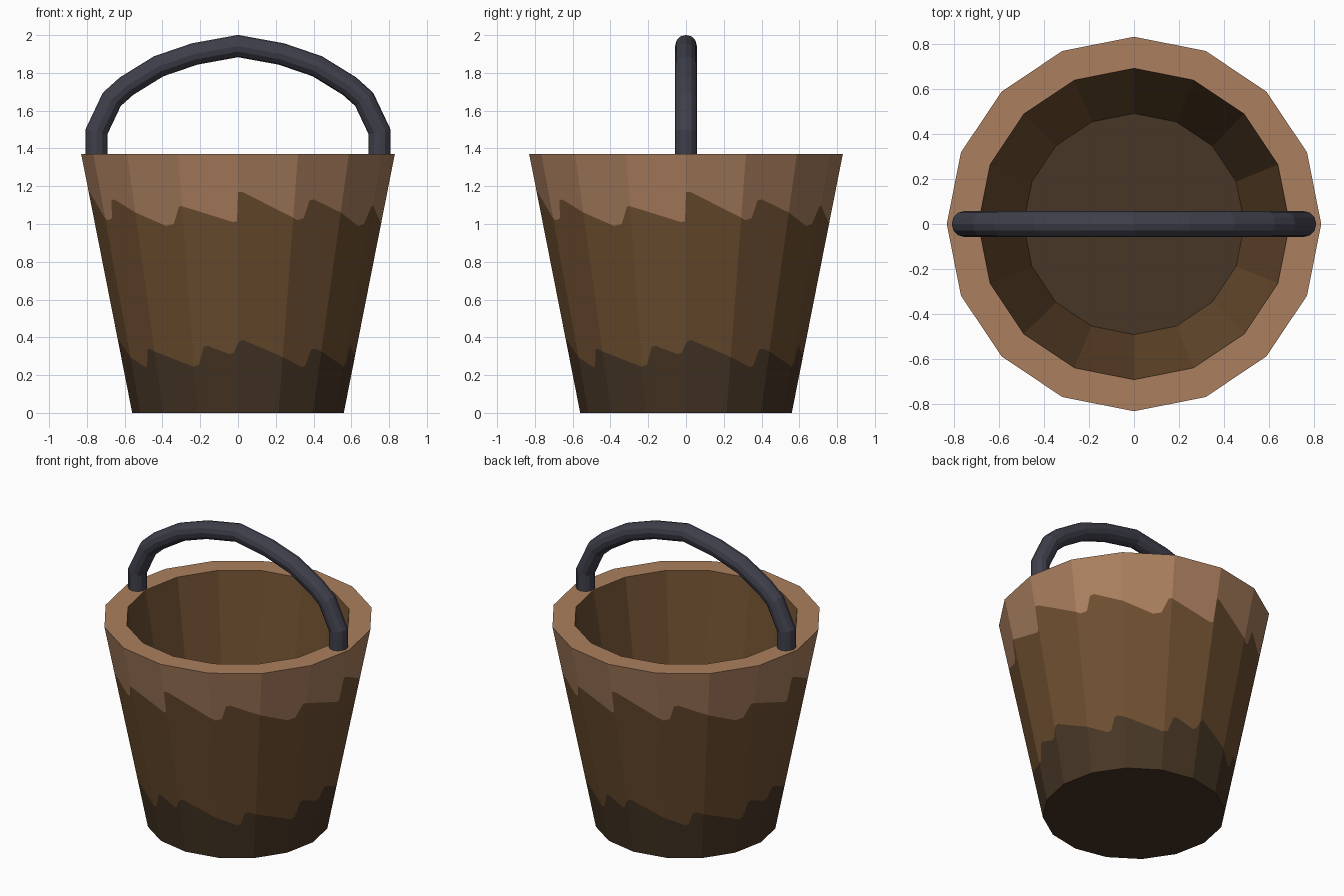
import bpy, bmesh, math
from mathutils import Vector

if "Cube" in bpy.data.objects:
    bpy.data.objects.remove(bpy.data.objects["Cube"])

SIDES = 16
STEP = 360 / SIDES
H, R_BOT, R_TOP = 1.37, 0.56, 0.83       # outer shell
R_IN_TOP, R_IN_BOT, Z_FLOOR = 0.69, 0.49, 0.17


def material(name, rgb):
    lin = [(c / 255 / 12.92) if c < 11 else ((c / 255 + 0.055) / 1.055) ** 2.4 for c in rgb]
    m = bpy.data.materials.new(name)
    m.diffuse_color = (*lin, 1)
    m.use_nodes = True
    m.node_tree.nodes["Principled BSDF"].inputs["Base Color"].default_value = m.diffuse_color
    return m


light_wood = material("light_wood", (170, 127, 94))
mid_wood = material("mid_wood", (110, 79, 48))
dark_wood = material("dark_wood", (71, 54, 37))
iron = material("dark_iron", (63, 63, 75))


def finish(bm, name, mats):
    me = bpy.data.meshes.new(name)
    bm.to_mesh(me)
    bm.free()
    for m in mats:
        me.materials.append(m)
    ob = bpy.data.objects.new(name, me)
    bpy.context.collection.objects.link(ob)
    return ob


def poly_point(deg, r, z):
    """Point on the 16-sided outline; 0 degrees is the front, growing to the right."""
    half = STEP / 2
    k = math.cos(math.radians(half)) / math.cos(math.radians(deg % STEP - half))
    a = math.radians(deg - 90)
    return Vector((r * k * math.cos(a), r * k * math.sin(a), z))


def interp(table, u):
    for (a, za), (b, zb) in zip(table, table[1:]):
        if a <= u <= b:
            return za + (zb - za) * (u - a) / (b - a)


# Jagged colour borders (angle, height), repeating every quarter turn
upper = [(0, 1.17), (2, 1.168), (24.5, 1.02), (27.5, 1.03), (29.5, 1.125), (31.5, 1.13),
         (59, 0.99), (63, 1.0), (66, 1.09), (67.2, 1.095), (88, 1.01), (89.6, 1.015), (90, 1.17)]
lower = [(0, 0.37), (2, 0.388), (34.5, 0.242), (36.5, 0.25), (39, 0.335), (41, 0.34),
         (67, 0.245), (70, 0.255), (73, 0.35), (75, 0.355), (86, 0.31), (88, 0.32), (90, 0.37)]

# Outer shell: vertical columns cut along both borders
bm = bmesh.new()
cuts = sorted({a for a, _ in upper + lower} | {i * STEP for i in range(5)})[:-1]
columns = []
for q in range(4):
    for u in cuts:
        zs = (0, interp(lower, u), interp(upper, u), H)
        columns.append([bm.verts.new(poly_point(q * 90 + u, R_BOT + (R_TOP - R_BOT) * z / H, z))
                        for z in zs])
for c, d in zip(columns, columns[1:] + columns[:1]):
    for k, mat in enumerate((2, 1, 0)):
        bm.faces.new((c[k], d[k], d[k + 1], c[k + 1])).material_index = mat
bm.faces.new([c[0] for c in reversed(columns)]).material_index = 2


# Rim, inner wall and floor
def ring(r, z):
    return [bm.verts.new(poly_point(i * STEP, r, z)) for i in range(SIDES)]


rings = [ring(R_TOP, H), ring(R_IN_TOP, H), ring(R_IN_BOT, Z_FLOOR)]
for k, mat in enumerate((0, 1)):
    a, b = rings[k], rings[k + 1]
    for i in range(SIDES):
        j = (i + 1) % SIDES
        bm.faces.new((a[i], a[j], b[j], b[i])).material_index = mat
bm.faces.new(rings[2]).material_index = 2
finish(bm, "bucket", [light_wood, mid_wood, dark_wood])

# Handle: mitred tube along a mirrored arch
half_path = [(-0.75, 1.33), (-0.75, 1.487), (-0.668, 1.66), (-0.59, 1.73), (-0.42, 1.835), (-0.23, 1.90)]
path = half_path + [(0, 1.942)] + [(-x, z) for x, z in reversed(half_path)]
pts = [Vector((x, 0, z)) for x, z in path]
R_TUBE, N = 0.058, 12
bm = bmesh.new()
tube = []
for i, p in enumerate(pts):
    d_in = (p - pts[i - 1]).normalized() if i else Vector((0, 0, 1))
    d_out = (pts[i + 1] - p).normalized() if i < len(pts) - 1 else Vector((0, 0, -1))
    t = (d_in + d_out).normalized()
    n = Vector((-t.z, 0, t.x)) / t.dot(d_out)
    tube.append([bm.verts.new(p + R_TUBE * (n * math.cos(a) + Vector((0, math.sin(a), 0))))
                 for a in (2 * math.pi * k / N for k in range(N))])
for a, b in zip(tube, tube[1:]):
    for k in range(N):
        j = (k + 1) % N
        bm.faces.new((a[k], a[j], b[j], b[k]))
bm.faces.new(tube[0])
bm.faces.new(tube[-1])
bmesh.ops.recalc_face_normals(bm, faces=bm.faces)
finish(bm, "handle", [iron])
